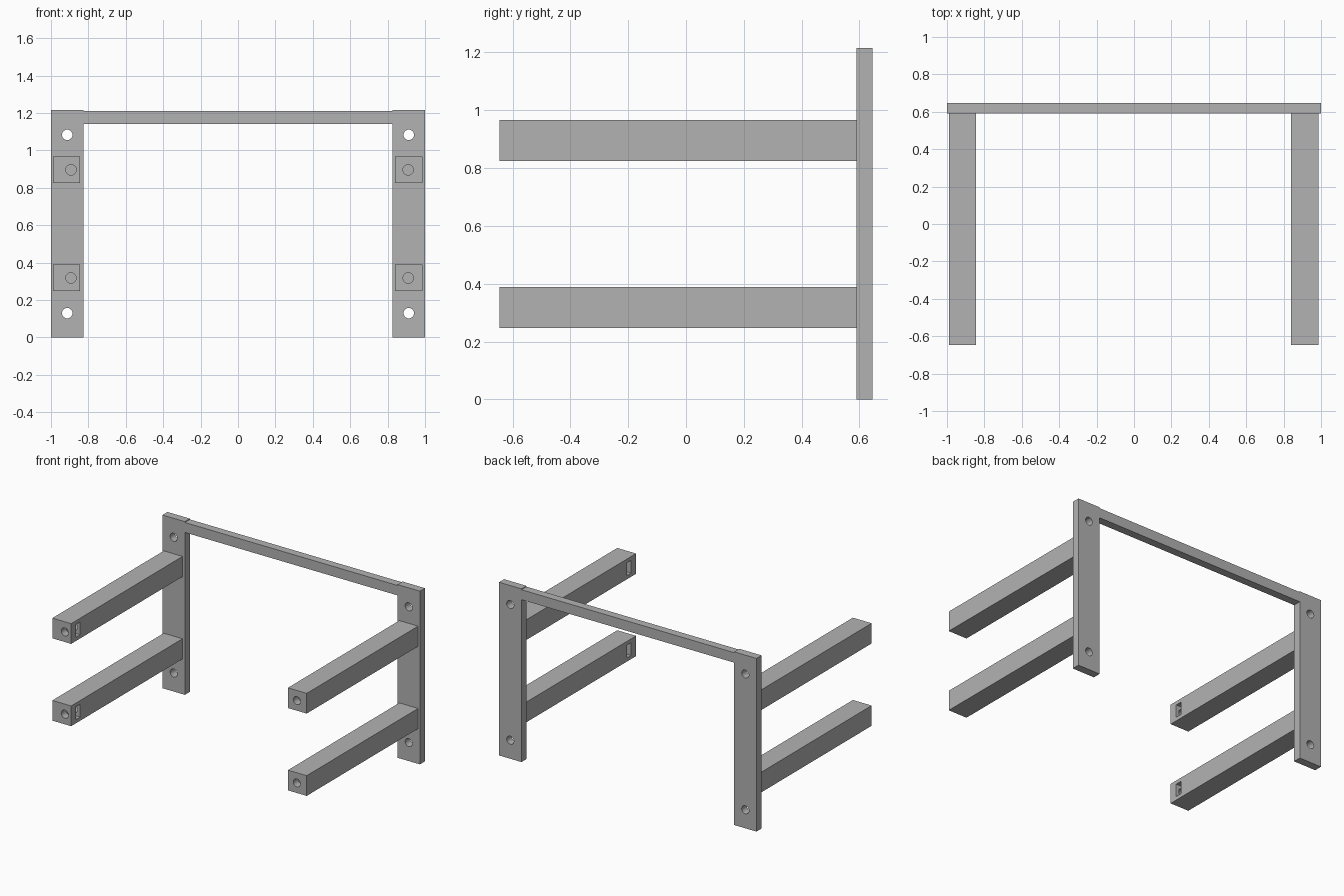
import bpy
import math

default_cube = bpy.data.objects.get("Cube")
if default_cube:
    bpy.data.objects.remove(default_cube, do_unlink=True)

GREY = (0.448, 0.448, 0.448, 1)
grey = bpy.data.materials.new("plain grey")
grey.use_nodes = True
grey.diffuse_color = GREY
grey.node_tree.nodes["Principled BSDF"].inputs["Base Color"].default_value = GREY

BACK, PLATE_FRONT, FRONT = 0.646, 0.59, -0.646
HOLE_R = 0.028


def box(name, x, y, z):
    """Box from three (low, high) ranges."""
    spans = (x, y, z)
    bpy.ops.mesh.primitive_cube_add(size=1, location=[sum(s) / 2 for s in spans])
    ob = bpy.context.object
    ob.name = name
    ob.scale = [abs(s[1] - s[0]) for s in spans]
    bpy.ops.object.transform_apply(location=False, rotation=False, scale=True)
    ob.data.materials.append(grey)
    return ob


def rod(x, z, y0, y1):
    """Round cutter along y."""
    bpy.ops.mesh.primitive_cylinder_add(
        vertices=32, radius=HOLE_R, depth=y1 - y0,
        location=(x, (y0 + y1) / 2, z), rotation=(math.pi / 2, 0, 0))
    ob = bpy.context.object
    ob.data.materials.append(grey)
    return ob


def cut(target, cutters):
    """Subtract the cutters, then remove them."""
    bpy.ops.object.select_all(action="DESELECT")
    target.select_set(True)
    bpy.context.view_layer.objects.active = target
    for cutter in cutters:
        cutter.hide_render = True
        mod = target.modifiers.new("cut", "BOOLEAN")
        mod.operation = "DIFFERENCE"
        mod.solver = "EXACT"
        mod.object = cutter
        bpy.ops.object.modifier_apply(modifier=mod.name)
        bpy.data.objects.remove(cutter, do_unlink=True)
    bpy.ops.object.shade_smooth_by_angle(angle=math.radians(30))


# side, plate range, arm range, arm bolt hole x
sides = (
    ("right", -1, (-1.0, -0.826), (-0.99, -0.844), -0.893),
    ("left", 1, (0.826, 1.0), (0.84, 0.986), 0.91),
)
for side, sign, plate_x, arm_x, hole_x in sides:
    # upright wall plate with two through holes
    plate = box(f"{side}_wall_plate", plate_x, (PLATE_FRONT, BACK), (0, 1.216))
    cut(plate, [rod(sign * 0.913, z, PLATE_FRONT - 0.1, BACK + 0.1)
                for z in (0.13, 1.083)])

    # arms with a bolt hole in the tip and a nut slot on the inner side
    for level, z in (("lower", 0.318), ("upper", 0.896)):
        arm = box(f"{side}_{level}_arm", arm_x, (FRONT, PLATE_FRONT),
                  (z - 0.071, z + 0.071))
        bolt_hole = rod(hole_x, z, FRONT - 0.1, FRONT + 0.2)
        slot_x = sorted((hole_x + sign * 0.045, sign * 0.8))
        nut_slot = box("nut_slot_cutter", slot_x,
                       (FRONT + 0.055, FRONT + 0.1), (z - 0.045, z + 0.045))
        cut(arm, [bolt_hole, nut_slot])

# cross bar joining the plates, set just below their tops
box("cross_bar", (-0.826, 0.826), (PLATE_FRONT, BACK), (1.14, 1.21))
